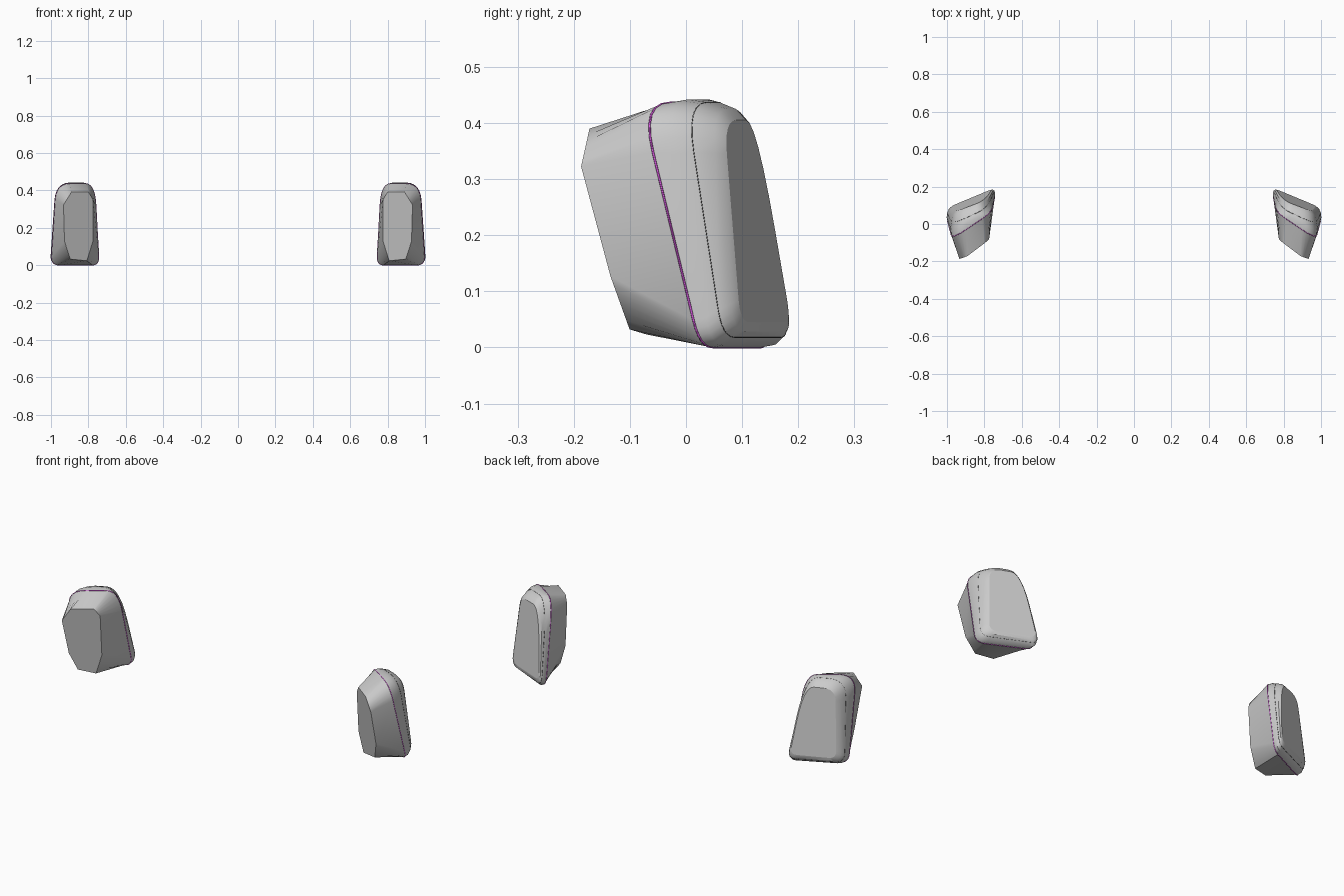
import bpy
from mathutils import Vector

if "Cube" in bpy.data.objects:
    bpy.data.objects.remove(bpy.data.objects["Cube"])

SEG = 6  # steps in each rounded corner


def ring(corners, cuts, chamfer=False):
    """Closed loop from four corners; cuts = (distance before, after) each corner."""
    pts = []
    c = [Vector(p) for p in corners]
    for i in range(4):
        d_in = (c[i - 1] - c[i]).normalized()
        d_out = (c[(i + 1) % 4] - c[i]).normalized()
        a, b = c[i] + d_in * cuts[i][0], c[i] + d_out * cuts[i][1]
        for k in range(SEG + 1):
            t = k / SEG
            if chamfer:
                pts.append(a.lerp(b, t))
            else:
                m = c[i]
                pts.append(a.lerp(m, t).lerp(m.lerp(b, t), t))
    return pts


def add_mirrored(obj):
    obj.modifiers.new("other_side", 'MIRROR')
    return obj


def loft(name, rings, cap_first=False, cap_last=False):
    n = len(rings[0])
    verts = [p for r in rings for p in r]
    faces = []
    for j in range(len(rings) - 1):
        for i in range(n):
            k = (i + 1) % n
            faces.append((j * n + i, j * n + k, (j + 1) * n + k, (j + 1) * n + i))
    if cap_first:
        faces.append(tuple(reversed(range(n))))
    if cap_last:
        faces.append(tuple(range((len(rings) - 1) * n, len(rings) * n)))
    me = bpy.data.meshes.new(name)
    me.from_pydata(verts, [], faces)
    obj = bpy.data.objects.new(name, me)
    bpy.context.collection.objects.link(obj)
    bpy.ops.object.select_all(action='DESELECT')
    obj.select_set(True)
    bpy.context.view_layer.objects.active = obj
    bpy.ops.object.shade_smooth_by_angle(angle=0.6)
    return add_mirrored(obj)


def line(name, pts, radius, color):
    """Thin closed trim line following a ring."""
    cu = bpy.data.curves.new(name, 'CURVE')
    cu.dimensions = '3D'
    cu.bevel_depth = radius
    cu.bevel_resolution = 0
    sp = cu.splines.new('POLY')
    sp.points.add(len(pts) - 1)
    for q, p in zip(sp.points, pts):
        q.co = (*p, 1)
    sp.use_cyclic_u = True
    mat = bpy.data.materials.new(name)
    mat.diffuse_color = color
    mat.use_nodes = True
    mat.node_tree.nodes["Principled BSDF"].inputs["Base Color"].default_value = mat.diffuse_color
    cu.materials.append(mat)
    obj = bpy.data.objects.new(name, cu)
    bpy.context.collection.objects.link(obj)
    return add_mirrored(obj)


# Corner order: outer top, inner top, inner bottom, outer bottom
front = ring([(.935, -.205, .39), (.775, -.085, .39), (.775, -.06, .02), (.925, -.11, .035)],
             [(.07, .055), (.03, .04), (.11, .035), (.03, .095)], chamfer=True)
seam = ring([(.972, -.08, .436), (.765, .06, .436), (.742, .15, 0), (1.0, .025, 0)],
            [(.09, .09), (.06, .12), (.05, .04), (.05, .05)])
bulge = ring([(.975, -.04, .442), (.775, .07, .442), (.738, .172, .004), (1.005, .045, .004)],
             [(.1, .09), (.06, .16), (.05, .04), (.05, .05)])
groove = ring([(.968, 0, .437), (.785, .085, .437), (.742, .186, .018), (1.003, .065, .018)],
              [(.09, .09), (.06, .2), (.05, .04), (.05, .05)])
edge = ring([(.962, .045, .425), (.79, .11, .425), (.748, .19, .028), (.993, .085, .028)],
            [(.08, .08), (.06, .2), (.05, .04), (.05, .05)])
plate = ring([(.95, .068, .405), (.80, .125, .405), (.758, .187, .045), (.975, .097, .045)],
             [(.06, .06), (.05, .2), (.04, .035), (.04, .04)])

# Front shell with its flat mounting face, and rounded rear rim with plate
loft("front_shell", [front, seam], cap_first=True)
loft("rear_rim", [seam, bulge, groove, edge, plate])
loft("rear_plate", [plate], cap_last=True)

# Seam and groove trim
line("seam_line", seam, .002, (.7, .1, .75, 1))
line("groove_line", groove, .0008, (.1, .1, .1, 1))
